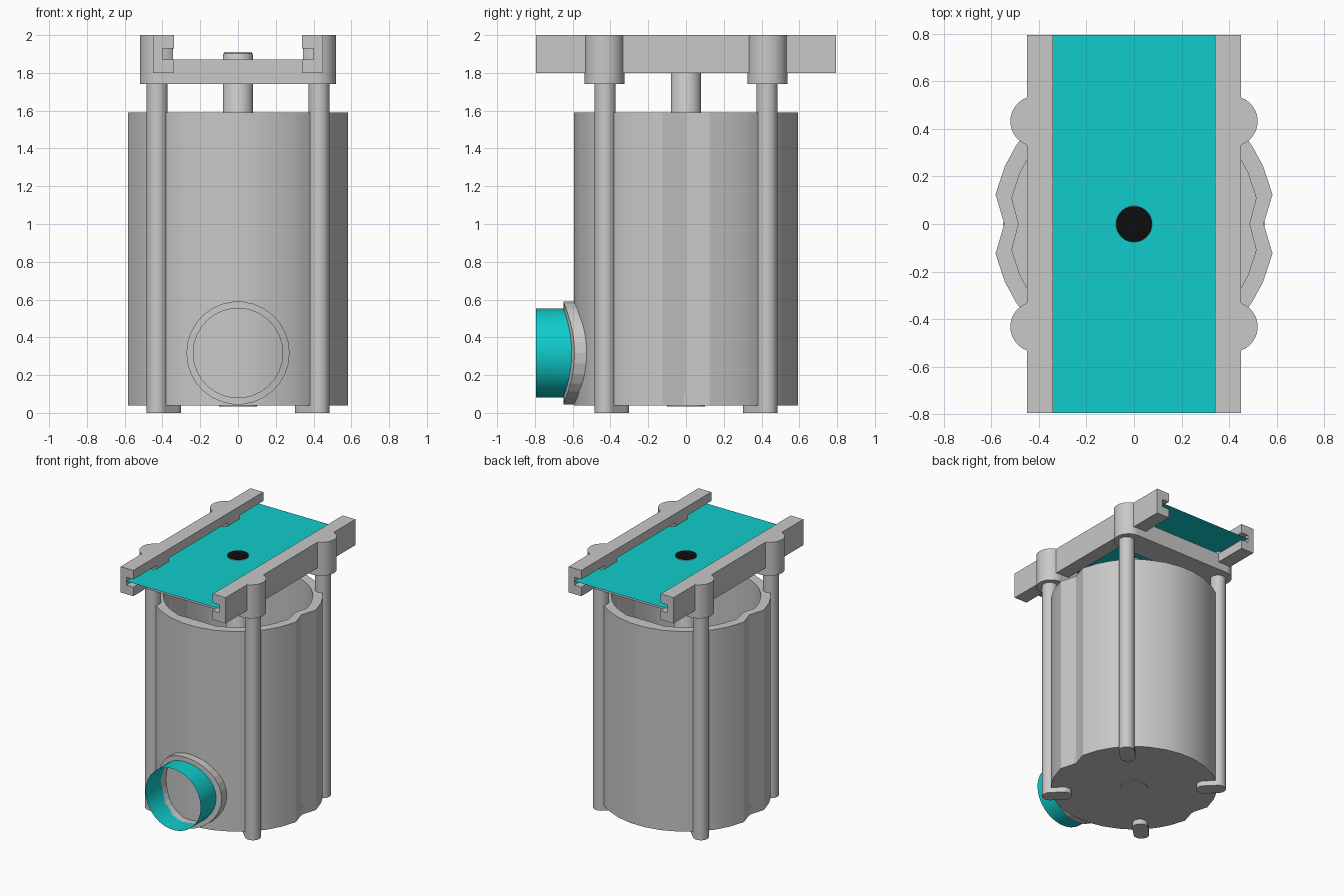
import bpy, bmesh, math
from math import sin, cos, sqrt, pi, radians

cube = bpy.data.objects.get("Cube")
if cube:
    bpy.data.objects.remove(cube, do_unlink=True)


def material(name, rgb):
    m = bpy.data.materials.new(name)
    m.use_nodes = True
    m.diffuse_color = (*rgb, 1)
    m.node_tree.nodes["Principled BSDF"].inputs["Base Color"].default_value = (*rgb, 1)
    return m


GREY = material("light grey", (0.58, 0.58, 0.58))
TEAL = material("teal", (0.005, 0.6, 0.6))
BLACK = material("black", (0.004, 0.004, 0.004))


def make(name, bm, mat, smooth=False):
    bmesh.ops.recalc_face_normals(bm, faces=bm.faces[:])
    mesh = bpy.data.meshes.new(name)
    bm.to_mesh(mesh)
    bm.free()
    mesh.materials.append(mat)
    ob = bpy.data.objects.new(name, mesh)
    bpy.context.collection.objects.link(ob)
    if smooth:
        bpy.ops.object.select_all(action="DESELECT")
        ob.select_set(True)
        bpy.context.view_layer.objects.active = ob
        bpy.ops.object.shade_smooth_by_angle(angle=radians(30))
    return ob


def loft(name, rings, mat, caps=True, closed=False, smooth=False):
    """Skin a list of equal-length point rings."""
    bm = bmesh.new()
    vs = [[bm.verts.new(p) for p in ring] for ring in rings]
    n = len(vs[0])
    pairs = list(zip(vs, vs[1:])) + ([(vs[-1], vs[0])] if closed else [])
    for a, b in pairs:
        for i in range(n):
            j = (i + 1) % n
            bm.faces.new((a[i], a[j], b[j], b[i]))
    if caps and not closed:
        bm.faces.new(vs[0])
        bm.faces.new(vs[-1])
    return make(name, bm, mat, smooth)


def prism(name, outline, z0, z1, mat=GREY, smooth=False):
    return loft(name, [[(x, y, z) for x, y in outline] for z in (z0, z1)], mat, smooth=smooth)


def circle(r, n=30, cx=0, cy=0):
    return [(cx + r * cos(2 * pi * i / n), cy + r * sin(2 * pi * i / n)) for i in range(n)]


def rect(x0, x1, y0, y1):
    return [(x0, y0), (x1, y0), (x1, y1), (x0, y1)]


# Main sizes
TANK_R, BORE_R, TANK_Z0, TANK_Z1 = 0.595, 0.525, 0.04, 1.59
POST, POST_R = 0.428, 0.056
POST_D = POST * sqrt(2)
HALF_LEN = 0.795


# Tank wall: grooves outside and bosses inside at the four posts
def dented(radius, dent, ang):
    off = (ang - pi / 4 + pi / 4) % (pi / 2) - pi / 4
    side = POST_D * sin(off)
    if abs(side) >= dent:
        return radius
    return min(radius, POST_D * cos(off) - sqrt(dent * dent - side * side))


angles = {radians(12 * i) for i in range(30)}
for quarter in range(4):
    angles |= {radians(45 + 90 * quarter + 1.5 * k) for k in range(-8, 9)}
angles = sorted(angles)


def wall_ring(radius, dent, z):
    ring = []
    for a in angles:
        r = dented(radius, dent, a - pi / 4)
        ring.append((r * cos(a), r * sin(a), z))
    return ring


loft("tank_wall", [wall_ring(TANK_R, 0.06, TANK_Z0), wall_ring(TANK_R, 0.06, TANK_Z1),
                   wall_ring(BORE_R, 0.12, TANK_Z1), wall_ring(BORE_R, 0.12, TANK_Z0)],
     GREY, closed=True, smooth=True)
prism("tank_floor", circle(0.55), TANK_Z0, 0.1)
prism("floor_boss", circle(0.1), 0.035, 0.12)

# Central shaft with a chamfered black top
loft("shaft", [[(x, y, z) for x, y in circle(r)]
               for r, z in ((0.08, 0.1), (0.08, 1.893), (0.074, 1.904))], GREY, smooth=True)
prism("shaft_cap", circle(0.075), 1.903, 1.907, BLACK)

# Posts, feet and sockets at four corners
corners = [(sx, sy, ("right", "left")[sx > 0], ("front", "back")[sy > 0])
           for sx in (-1, 1) for sy in (-1, 1)]
for sx, sy, lr, fb in corners:
    tag = f"{fb}_{lr}"
    prism(f"{tag}_post", circle(POST_R, 24, sx * POST, sy * POST), 0, 1.76, smooth=True)
    # Rounded foot pointing to the centre
    outer = math.atan2(sy, sx)
    foot = []
    for dist, start in ((POST_D, outer - pi / 2), (0.505, outer + pi / 2)):
        for k in range(13):
            a = start + pi * k / 12
            foot.append((dist * cos(outer) + POST_R * cos(a),
                         dist * sin(outer) + POST_R * sin(a)))
    prism(f"{tag}_foot", foot, 0, TANK_Z0)
    socket = [(sx * max(x, 0.341), sy * y) for x, y in circle(0.106, 30, 0.414, 0.432)
              if x > 0.33]
    prism(f"{tag}_socket", socket, 1.74, 2.0, smooth=True)

# Cross bars joining the sockets
for sy, fb in ((-1, "front"), (1, "back")):
    prism(f"{fb}_cross_bar", rect(-0.42, 0.42, sy * 0.327, sy * 0.538), 1.74, 1.87)

# Slotted rails
channel = [(0.45, 1.8), (0.45, 2.0), (0.34, 2.0), (0.34, 1.93),
           (0.40, 1.93), (0.40, 1.87), (0.34, 1.87), (0.34, 1.8)]
for sx, lr in ((-1, "right"), (1, "left")):
    loft(f"{lr}_rail", [[(sx * x, y, z) for x, z in channel] for y in (-HALF_LEN, HALF_LEN)], GREY)

# Sliding plate held in the rail slots
bm = bmesh.new()
bm.faces.new([bm.verts.new((x, y, 1.9)) for x, y in rect(-0.4, 0.4, -HALF_LEN, HALF_LEN)])
make("sliding_plate", bm, TEAL)

# Saddle flange that follows the tank curve, and the outlet pipe
PIPE_Z, PIPE_R, FLANGE_R = 0.317, 0.237, 0.273


def saddle_ring(r, shell, n):
    return [(x, -sqrt(shell * shell - x * x), PIPE_Z + z) for x, z in circle(r, n)]


loft("pipe_flange", [saddle_ring(r, shell, 30) for r, shell in
                     ((FLANGE_R, 0.57), (FLANGE_R, 0.65), (PIPE_R, 0.65), (PIPE_R, 0.57))],
     GREY, closed=True)
mouth = [(x, -HALF_LEN, PIPE_Z + z) for x, z in circle(PIPE_R)]
loft("outlet_pipe", [saddle_ring(PIPE_R, 0.64, 30), mouth], TEAL, caps=False, smooth=True)
